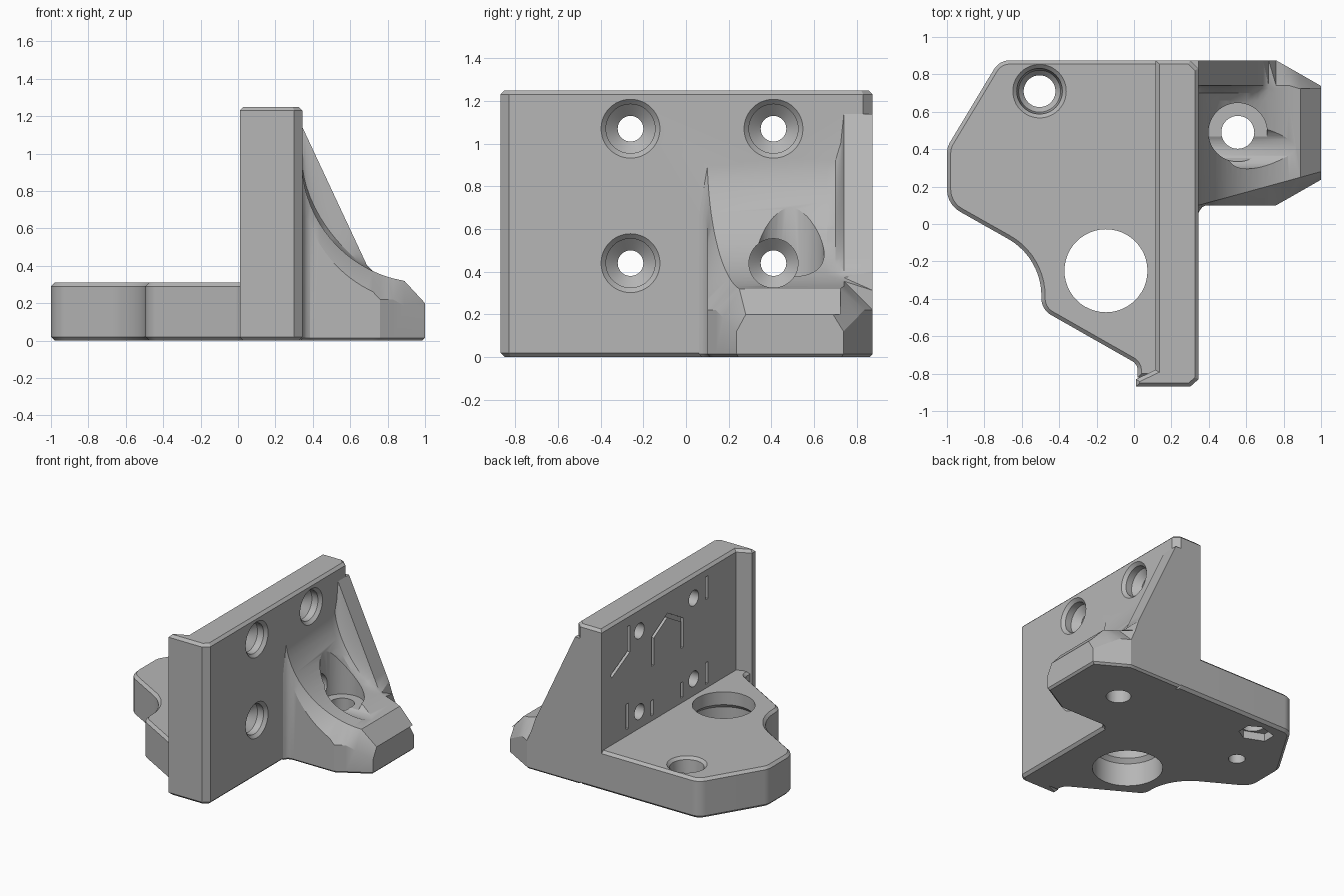
import bpy, bmesh, math
from mathutils import Vector, Matrix

cube = bpy.data.objects.get("Cube")
if cube:
    bpy.data.objects.remove(cube, do_unlink=True)

grey = bpy.data.materials.new("light grey")
grey.use_nodes = True
grey.diffuse_color = (0.47, 0.47, 0.47, 1)
grey.node_tree.nodes["Principled BSDF"].inputs["Base Color"].default_value = grey.diffuse_color


def finish(name, bm):
    bmesh.ops.recalc_face_normals(bm, faces=bm.faces)
    mesh = bpy.data.meshes.new(name)
    bm.to_mesh(mesh)
    bm.free()
    mesh.materials.append(grey)
    obj = bpy.data.objects.new(name, mesh)
    bpy.context.collection.objects.link(obj)
    return obj


def rounded(corners, steps=10):
    """Outline with each (x, y, radius) corner rounded by an arc."""
    out = []
    for i, (x, y, r) in enumerate(corners):
        p = Vector((x, y))
        a = (Vector(corners[i - 1][:2]) - p).normalized()
        b = (Vector(corners[(i + 1) % len(corners)][:2]) - p).normalized()
        if r == 0:
            out.append(p)
            continue
        half = a.angle(b) / 2
        centre = p + (a + b).normalized() * r / math.sin(half)
        start, end = (p + d * r / math.tan(half) - centre for d in (a, b))
        turn = start.angle_signed(end)
        for k in range(steps + 1):
            out.append(centre + Matrix.Rotation(-turn * k / steps, 2) @ start)
    return out


def prism(name, outline, z0, z1, chamfer=0):
    bm = bmesh.new()
    face = bm.faces.new([bm.verts.new((p[0], p[1], z0)) for p in outline])
    top = bmesh.ops.extrude_face_region(bm, geom=[face], use_keep_orig=True)["geom"]
    bmesh.ops.translate(bm, vec=(0, 0, z1 - z0), verts=[v for v in top if isinstance(v, bmesh.types.BMVert)])
    bmesh.ops.recalc_face_normals(bm, faces=bm.faces)
    if chamfer:
        rim = [e for e in bm.edges if abs(e.verts[0].co.z - e.verts[1].co.z) < 1e-4]
        bmesh.ops.bevel(bm, geom=rim, offset=chamfer, segments=1, affect='EDGES')
    return finish(name, bm)


def lathe(name, profile, place, sides=48):
    """Solid of revolution from (radius, height) pairs, closed at both ends."""
    bm = bmesh.new()
    rings = [[bm.verts.new((r * math.cos(t), r * math.sin(t), h))
              for t in (math.tau * k / sides for k in range(sides))] for r, h in profile]
    for lo, hi in zip(rings, rings[1:]):
        for k in range(sides):
            n = (k + 1) % sides
            bm.faces.new((lo[k], lo[n], hi[n], hi[k]))
    bm.faces.new(rings[0])
    bm.faces.new(rings[-1])
    bm.transform(place)
    return finish(name, bm)


def combine(target, other, operation):
    mod = target.modifiers.new(other.name, 'BOOLEAN')
    mod.object, mod.operation, mod.solver = other, operation, 'EXACT'
    bpy.context.view_layer.objects.active = target
    bpy.ops.object.modifier_apply(modifier=mod.name)
    bpy.data.objects.remove(other, do_unlink=True)


# Base plate and upright wall with its front lip
body = prism("bracket", rounded([
    (-0.72, 0.875, 0.1), (-1, 0.41, 0.12), (-1, 0.105, 0.14), (-0.495, -0.18, 0.35),
    (-0.495, -0.457, 0.1), (0.02, -0.75, 0.06), (0.02, -0.82, 0), (0.3, -0.82, 0),
    (0.3, 0.875, 0)]), 0, 0.31, 0.02)
wall = prism("wall", [(0.01, -0.87), (0.3, -0.87), (0.345, -0.83), (0.345, 0.83),
                      (0.3, 0.875), (0.115, 0.875), (0.115, -0.78), (0.01, -0.83)], 0, 1.25, 0.02)
combine(body, wall, 'UNION')


# Gusset: cross-sections along x with a hollow curved top and a rear rib
def section(x):
    s = max(x, 0.345)
    sweep = math.sqrt(0.66 ** 2 - (1 - s) ** 2)
    top = 0.97 - sweep if s <= 0.89 else 0.31 - (s - 0.89)
    low = min(0.66, 0.86 - sweep) if s < 0.76 else 0.22
    if s > 0.83:
        low = 0.22 - 0.59 * (s - 0.83)
    taper = max(0, s - 0.76) * 0.57
    front = 0.1 + taper - 0.04 * max(0, 1 - (s - 0.345) / 0.04) ** 2
    crest = 0.1 + (s - 0.345) * 0.275
    rib = max(top, 1.14 - 2.14 * (s - 0.345))
    rear = rib if s < 0.69 else max(low, rib - 2 * (s - 0.69))
    rise = rib - top
    back = 0.74 if s < 0.83 else 0.74 - 0.3 * (s - 0.83)
    return [(front, 0), (front, low), (max(crest, front + 0.005), top), (0.66, top),
            (0.70, top + 0.12 * rise), (0.725, top + 0.45 * rise), (back, rib),
            (0.875 - taper, rear), (0.875 - taper, 0)]


bm = bmesh.new()
xs = [0.3, 0.345, 0.355, 0.365, 0.385] + [0.41 + 0.028 * k for k in range(10)] + [0.69, 0.72, 0.76, 0.795, 0.83, 0.89, 1]
rows = [[bm.verts.new((x, y, z)) for y, z in section(x)] for x in xs]
for a, b in zip(rows, rows[1:]):
    for k in range(len(a) - 1):
        bm.faces.new((a[k], b[k], b[k + 1], a[k + 1]))
bm.faces.new(rows[0])
bm.faces.new(rows[-1])
bm.faces.new([r[0] for r in rows] + [r[-1] for r in reversed(rows)])
bmesh.ops.remove_doubles(bm, verts=bm.verts, dist=1e-4)
bmesh.ops.recalc_face_normals(bm, faces=bm.faces)
rim = [e for e in bm.edges if all(v.co.z < 1e-4 and v.co.x > 0.3 for v in e.verts)]
bmesh.ops.bevel(bm, geom=rim, offset=0.015, segments=1, affect='EDGES')
bmesh.ops.triangulate(bm, faces=[f for f in bm.faces if len(f.verts) > 3])
combine(body, finish("gusset", bm), 'UNION')

# Countersunk screw holes through the wall
along_x = Matrix.Rotation(math.pi / 2, 4, 'Y')
for y in (-0.26, 0.41):
    for z in (0.44, 1.07):
        head = [(0.06, -0.1), (0.06, 0.22), (0.115, 0.27)]
        behind_gusset = y > 0 and z < 1
        head += [(0.115, 1.2)] if behind_gusset else [(0.115, 0.322), (0.139, 0.346), (0.139, 0.5)]
        combine(body, lathe("wall_hole", head, Matrix.Translation((0, y, z)) @ along_x), 'DIFFERENCE')

# Vertical holes: gusset screw, stepped bore, plate screw and blind pin hole
for x, y, profile in (
        (0.555, 0.49, [(0.088, -0.1), (0.088, 0.34), (0.157, 0.34), (0.157, 1.2)]),
        (-0.15, -0.25, [(0.25, -0.1), (0.25, 0.18), (0.222, 0.21), (0.222, 0.5)]),
        (-0.505, 0.71, [(0.085, -0.1), (0.085, 0.15), (0.112, 0.18), (0.122, 0.29), (0.145, 0.312), (0.145, 0.5)]),
        (-0.66, 0.35, [(0.06, -0.1), (0.06, 0.15)])):
    combine(body, lathe("bore", profile, Matrix.Translation((x, y, 0))), 'DIFFERENCE')

# Nut pocket under the plate
pocket = [(-0.42, 0.66), (-0.42, 0.76), (-0.505, 0.81), (-0.65, 0.77), (-0.65, 0.67), (-0.505, 0.61)]
combine(body, prism("nut_pocket", pocket, -0.1, 0.06), 'DIFFERENCE')


# Honeycomb grooves on the inner wall face, as (y, z) paths
def groove(a, b, width=0.03, depth=0.025):
    a, b = Vector((0, *a)), Vector((0, *b))
    bm = bmesh.new()
    bmesh.ops.create_cube(bm, size=1)
    d = b - a
    turn = Matrix.Rotation(math.atan2(d.z, d.y), 4, 'X')
    size = Matrix.Diagonal((depth * 2, d.length + width * 0.6, width, 1))
    bm.transform(Matrix.Translation((a + b) / 2 + Vector((0.115, 0, 0))) @ turn @ size)
    combine(body, finish("groove", bm), 'DIFFERENCE')


cell = [(0.065 + 0.21 * math.sin(k * math.pi / 3), 0.85 + 0.21 * math.cos(k * math.pi / 3)) for k in range(7)]
paths = [cell,
         [(-0.42, 1.17), (-0.42, 1.01), (-0.58, 0.91), (-0.65, 0.94)],
         [(-0.42, 0.35), (-0.42, 0.5), (-0.65, 0.63)],
         [(0.54, 1.15), (0.54, 0.96), (0.75, 0.85)],
         [(0.75, 0.64), (0.56, 0.55), (0.56, 0.37)],
         [(0.25, 0.36), (0.25, 0.46), (0.065, 0.56), (-0.11, 0.46), (-0.11, 0.36)]]
for path in paths:
    for a, b in zip(path, path[1:]):
        groove(a, b)

# Smooth the curved walls, keep the edges crisp
bpy.ops.object.select_all(action='DESELECT')
body.select_set(True)
bpy.context.view_layer.objects.active = body
bpy.ops.object.shade_smooth_by_angle(angle=math.radians(25))
